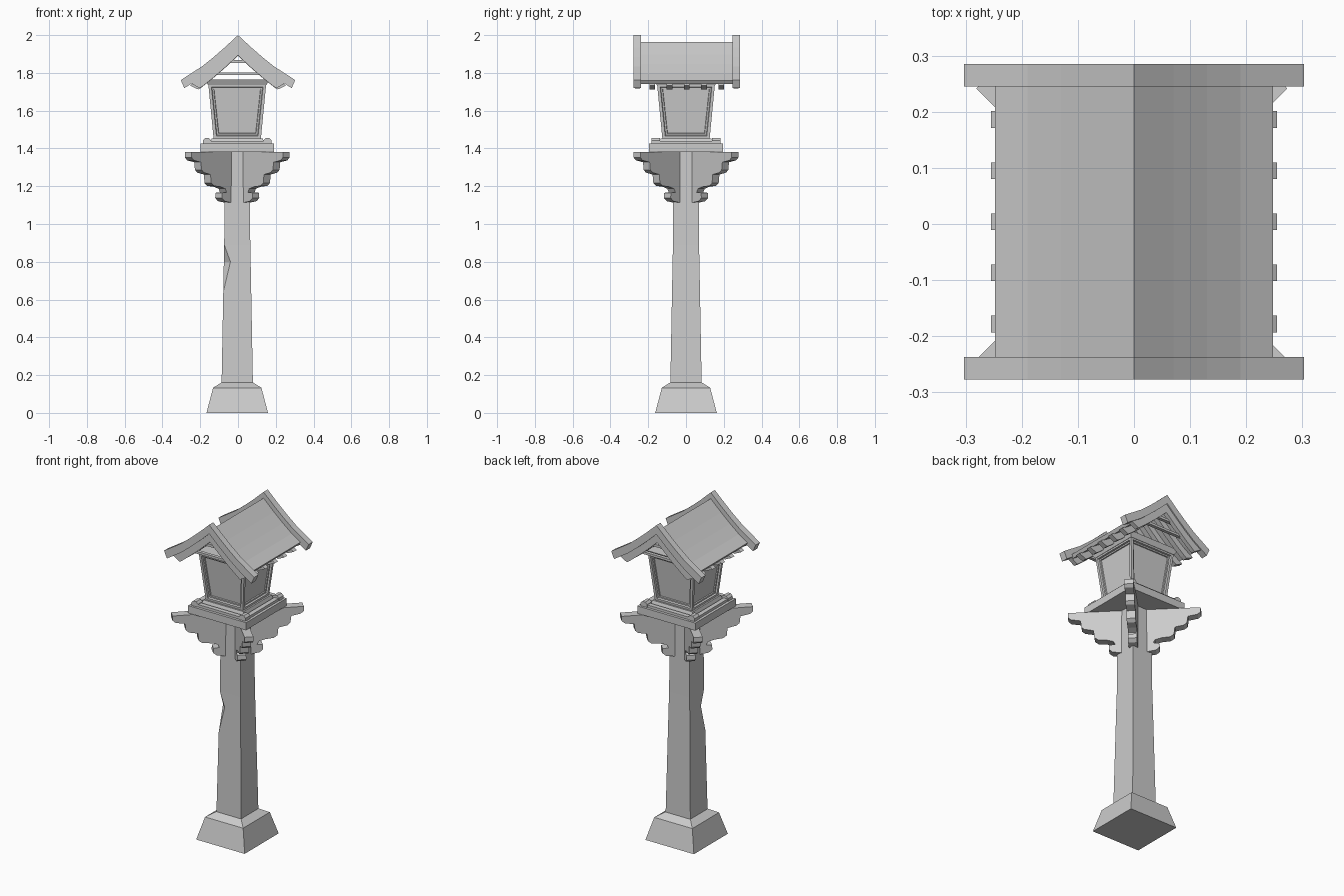
import bpy, bmesh, math
from mathutils import Matrix

if "Cube" in bpy.data.objects:
    bpy.data.objects.remove(bpy.data.objects["Cube"])

stone = bpy.data.materials.new("grey_stone")
stone.use_nodes = True
GREY = (0.6, 0.6, 0.6, 1)
stone.diffuse_color = GREY
stone.node_tree.nodes["Principled BSDF"].inputs["Base Color"].default_value = GREY

CX = -0.004  # the pillar stands slightly off the roof centre


def finish(name, bm):
    bmesh.ops.remove_doubles(bm, verts=bm.verts, dist=1e-5)
    bmesh.ops.recalc_face_normals(bm, faces=bm.faces)
    mesh = bpy.data.meshes.new(name)
    bm.to_mesh(mesh)
    bm.free()
    mesh.materials.append(stone)
    obj = bpy.data.objects.new(name, mesh)
    bpy.context.collection.objects.link(obj)
    return obj


def loft(name, sections, inset=None):
    """Stack of square sections (z, half width, chip on the front -x corner)."""
    bm = bmesh.new()
    rings = []
    for z, h, chip in sections:
        corners = [(-h + chip, -h), (h, -h), (h, h), (-h, h), (-h, -h + chip)]
        rings.append([bm.verts.new((x + CX, y, z)) for x, y in corners])
    for a, b in zip(rings, rings[1:]):
        for i in range(5):
            j = (i + 1) % 5
            bm.faces.new((a[i], a[j], b[j], b[i]))
    bm.faces.new(rings[0])
    bm.faces.new(rings[-1])
    bmesh.ops.remove_doubles(bm, verts=bm.verts, dist=1e-5)
    bmesh.ops.recalc_face_normals(bm, faces=bm.faces)
    for thickness, depth in inset or []:
        sides = [f for f in bm.faces if abs(f.normal.z) < 0.3 and f.calc_area() > 0.03]
        bmesh.ops.inset_individual(bm, faces=sides, thickness=thickness, depth=depth)
        bm.normal_update()
    return finish(name, bm)


def prism(name, outline, y0, y1, matrix=None):
    """Extrude an (x, z) outline along y."""
    bm = bmesh.new()
    face = bm.faces.new([bm.verts.new((x, y0, z)) for x, z in outline])
    new = bmesh.ops.extrude_face_region(bm, geom=[face])["geom"]
    verts = [v for v in new if isinstance(v, bmesh.types.BMVert)]
    bmesh.ops.translate(bm, verts=verts, vec=(0, y1 - y0, 0))
    if matrix:
        bmesh.ops.transform(bm, matrix=matrix, verts=bm.verts)
    return finish(name, bm)


def box(name, x, y, z0, z1, hx, hy):
    return prism(name, [(x - hx, z0), (x + hx, z0), (x + hx, z1), (x - hx, z1)], y - hy, y + hy)


# Plinth, pillar with a chipped corner
loft("plinth", [(0, 0.163, 0), (0.133, 0.128, 0), (0.16, 0.085, 0)])
loft("pillar", [(0.15, 0.083, 0), (0.64, 0.074, 0), (0.8, 0.071, 0.035),
                (0.89, 0.069, 0), (1.38, 0.066, 0)])

# Four scalloped brackets on the diagonals
scallops = [(0, 1.38), (.367, 1.38), (.367, 1.352), (.35, 1.337), (.297, 1.327), (.292, 1.287),
            (.275, 1.272), (.225, 1.262), (.22, 1.217), (.2, 1.202), (.15, 1.197), (.115, 1.187),
            (.105, 1.168), (.138, 1.165), (.14, 1.138), (.12, 1.121), (.07, 1.113), (0, 1.113)]
for i in range(4):
    turn = Matrix.Translation((CX, 0, 0)) @ Matrix.Rotation(math.radians(45 + 90 * i), 4, "Z")
    prism(f"bracket_{i + 1}", scallops, -0.025, 0.025, turn)

# Platform with raised rails and corner caps
loft("platform", [(1.38, 0.195, 0), (1.425, 0.195, 0)])
loft("platform_step", [(1.425, 0.145, 0), (1.453, 0.135, 0)])
for s in (-1, 1):
    box("rail_side", CX + s * 0.165, 0, 1.425, 1.44, 0.014, 0.15)
    box("rail_end", CX, s * 0.165, 1.425, 1.44, 0.15, 0.014)
    for t in (-1, 1):
        x, y = CX + s * 0.16, t * 0.16
        cap = [(x - .022, 1.425), (x + .022, 1.425), (x + .022, 1.443),
               (x + .01, 1.455), (x - .01, 1.455), (x - .022, 1.443)]
        prism("corner_cap", cap, y - 0.022, y + 0.022)

# Lantern body with recessed panels, and its flared top
loft("lantern_body", [(1.45, 0.125, 0), (1.74, 0.153, 0)],
     inset=[(0.022, 0), (0.004, -0.01), (0.012, 0), (0.003, -0.006)])
loft("lantern_cap", [(1.735, 0.155, 0), (1.765, 0.17, 0)])

# Curved gable roof, built in layers below one sweep line
SWEEP = [(0, 2.0), (0.07, 1.935), (0.13, 1.883), (0.19, 1.835), (0.303, 1.762)]


def sweep_z(x):
    for (xa, za), (xb, zb) in zip(SWEEP, SWEEP[1:]):
        if x <= xb:
            return za + (zb - za) * (x - xa) / (xb - xa)


def roof_layer(name, drop_top, drop_bottom, end_top, end_bottom, y0, y1):
    def line(end, drop):
        xs = [x for x, _ in SWEEP if x < end - 0.005] + [end]
        half = [(x, sweep_z(x) - drop) for x in xs]
        return [(-x, z) for x, z in reversed(half[1:])] + half
    outline = line(end_top, drop_top) + line(end_bottom, drop_bottom)[::-1]
    return prism(name, outline, y0, y1)


YC = 0.004
roof_layer("roof_slab", 0.037, 0.064, 0.248, 0.235, YC - 0.25, YC + 0.25)
for s in (-1, 1):
    y = YC + s * 0.261
    roof_layer("gable_board", 0, 0.055, 0.303, 0.284, y - 0.02, y + 0.02)
    roof_layer("inner_gable_board", 0.05, 0.108, 0.25, 0.203, y - 0.013, y + 0.013)
    # Ties across the open gable
    box("gable_collar", 0, y - s * 0.015, 1.788, 1.802, 0.125, 0.01)
    box("gable_tie", 0, y - s * 0.015, 1.853, 1.868, 0.06, 0.01)
for i in range(5):
    y = YC + (i - 2) * 0.091
    roof_layer("rafter", 0.06, 0.11, 0.255, 0.21, y - 0.015, y + 0.015)
